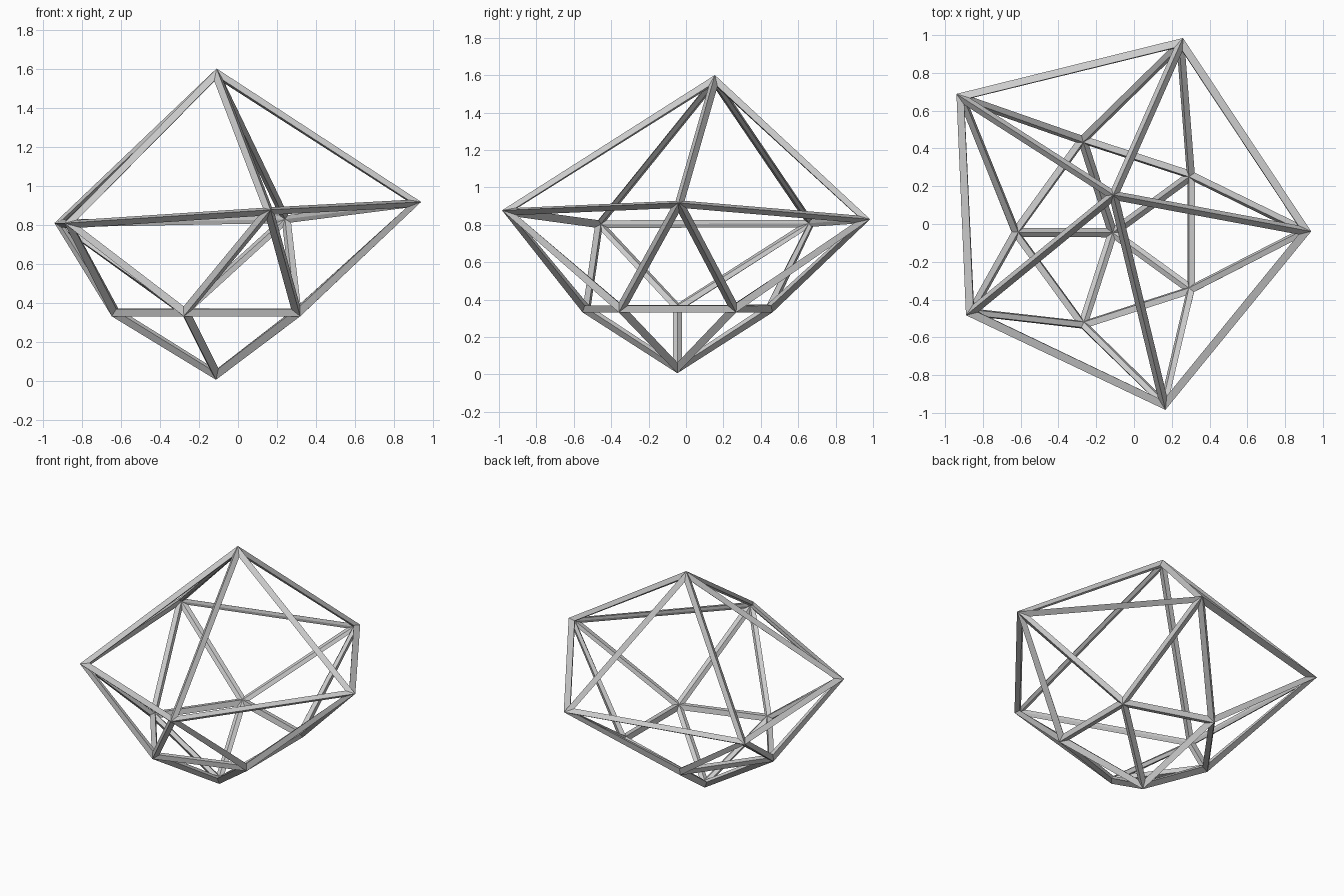
import bpy, bmesh
from math import cos, sin, radians
from mathutils import Vector

cube = bpy.data.objects.get("Cube")
if cube:
    bpy.data.objects.remove(cube, do_unlink=True)

THICK = 0.052

# Single grey material
grey = bpy.data.materials.new("light grey")
grey.use_nodes = True
colour = (0.6, 0.6, 0.6, 1)
grey.diffuse_color = colour
grey.node_tree.nodes["Principled BSDF"].inputs["Base Color"].default_value = colour

# Outer tips: apexes, stretched upper ring, regular lower ring
bm = bmesh.new()
top = bm.verts.new((-0.11, 0.155, 1.61))
bottom = bm.verts.new((-0.113, -0.046, 0))
upper = [bm.verts.new(p) for p in (
    (0.955, -0.04, 0.92), (0.265, 1, 0.83), (-0.955, 0.70, 0.81),
    (-0.90, -0.49, 0.81), (0.17, -1, 0.88))]
lower = []
for k in range(5):
    a = radians(36 + 72 * k)
    lower.append(bm.verts.new((-0.113 + 0.535 * cos(a), -0.046 + 0.535 * sin(a), 0.33)))

# Twenty triangles of the cage
for k in range(5):
    n = (k + 1) % 5
    bm.faces.new((top, upper[k], upper[n]))
    bm.faces.new((upper[k], lower[k], upper[n]))
    bm.faces.new((lower[k], lower[n], upper[n]))
    bm.faces.new((bottom, lower[n], lower[k]))
bmesh.ops.recalc_face_normals(bm, faces=bm.faces)
bm.normal_update()

# Pull corners in so the finished struts reach the tips
moves = [(v, v.normal * v.calc_shell_factor() * THICK / 2) for v in bm.verts]
for v, move in moves:
    v.co -= move

mesh = bpy.data.meshes.new("wire_cage")
bm.to_mesh(mesh)
bm.free()
mesh.materials.append(grey)
cage = bpy.data.objects.new("wire_cage", mesh)
bpy.context.collection.objects.link(cage)

# Four-sided struts along every edge
wire = cage.modifiers.new("struts", 'WIREFRAME')
wire.thickness = THICK
wire.offset = 0
wire.use_even_offset = True
wire.use_replace = True
